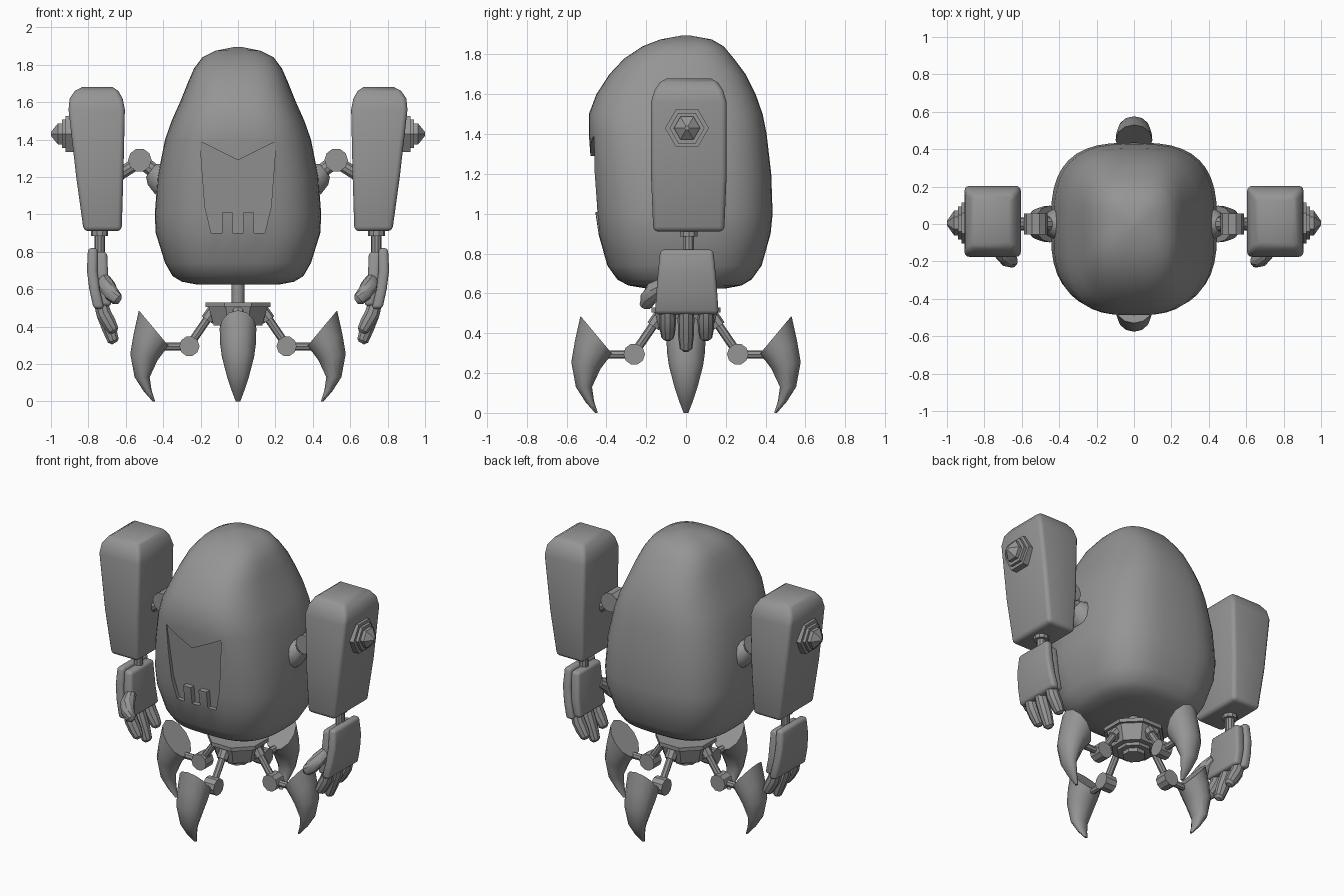
import bpy
import math
from mathutils import Matrix, Vector

cube = bpy.data.objects.get("Cube")
if cube:
    bpy.data.objects.remove(cube, do_unlink=True)

GREY = (0.3, 0.3, 0.3, 1.0)
metal = bpy.data.materials.new("plain_grey")
metal.use_nodes = True
metal.diffuse_color = GREY
metal.node_tree.nodes["Principled BSDF"].inputs["Base Color"].default_value = GREY


def loft(name, rings, matrix=None):
    """Skin a list of equal-length rings and cap both ends."""
    n = len(rings[0])
    verts = [Vector(p) for ring in rings for p in ring]
    faces = [(r * n + i, r * n + (i + 1) % n, (r + 1) * n + (i + 1) % n, (r + 1) * n + i)
             for r in range(len(rings) - 1) for i in range(n)]
    faces += [tuple(reversed(range(n))), tuple(range(len(verts) - n, len(verts)))]
    mesh = bpy.data.meshes.new(name)
    mesh.from_pydata(verts, [], faces)
    if matrix:
        mesh.transform(matrix)
    obj = bpy.data.objects.new(name, mesh)
    bpy.context.collection.objects.link(obj)
    mesh.materials.append(metal)
    return obj


def finish(obj, angle=35, bevel=0, mirror=False):
    """Bevel, mirror to the other side, bake the modifiers and shade."""
    if bevel:
        mod = obj.modifiers.new("bevel", "BEVEL")
        mod.width, mod.segments = bevel, 3
        mod.limit_method, mod.angle_limit = "ANGLE", math.radians(50)
    if mirror:
        obj.modifiers.new("mirror", "MIRROR").use_mirror_merge = False
    graph = bpy.context.evaluated_depsgraph_get()
    obj.data = bpy.data.meshes.new_from_object(obj.evaluated_get(graph))
    obj.modifiers.clear()
    obj.data.shade_smooth()
    obj.data.set_sharp_from_angle(angle=math.radians(angle))
    return obj


def tube(name, points, radii, sides=10, matrix=None, **kw):
    """Round or faceted rod that follows a path with a radius at each point."""
    pts = [Vector(p) for p in points]
    rings = []
    for i, (p, r) in enumerate(zip(pts, radii)):
        along = pts[min(i + 1, len(pts) - 1)] - pts[max(i - 1, 0)]
        turn = along.to_track_quat("Z", "Y")
        rings.append([p + turn @ Vector((r * math.cos(a), r * math.sin(a), 0))
                      for a in (math.tau * k / sides for k in range(sides))])
    return finish(loft(name, rings, matrix), **kw)


def box_loft(name, rows, cy, bevel):
    """Tapered box from rows of (z, inner x, outer x, half depth)."""
    rings = [[(a, cy - d, z), (b, cy - d, z), (b, cy + d, z), (a, cy + d, z)]
             for z, a, b, d in rows]
    return finish(loft(name, rings), bevel=bevel, mirror=True)


def rounded_ring(z, half_x, front, back, power=2.9, sides=40):
    """Rounded square cross-section of the body."""
    cy, half_y = (front + back) / 2, (back - front) / 2
    ring = []
    for k in range(sides):
        a = math.tau * k / sides
        c, s = math.cos(a), math.sin(a)
        ring.append((half_x * math.copysign(abs(c) ** (2 / power), c),
                     cy + half_y * math.copysign(abs(s) ** (2 / power), s), z))
    return ring


# Egg-shaped body: z, half width, front y, back y
body_rows = [(0.625, 0.22, -0.2, 0.2), (0.64, 0.3, -0.29, 0.28), (0.67, 0.35, -0.345, 0.33),
             (0.74, 0.39, -0.395, 0.38), (0.9, 0.44, -0.44, 0.425), (1.0, 0.445, -0.455, 0.435),
             (1.2, 0.43, -0.473, 0.428), (1.4, 0.39, -0.488, 0.405), (1.5, 0.355, -0.488, 0.385),
             (1.6, 0.31, -0.45, 0.35), (1.7, 0.27, -0.385, 0.3), (1.78, 0.235, -0.31, 0.24),
             (1.84, 0.19, -0.22, 0.19), (1.875, 0.12, -0.13, 0.13), (1.895, 0.02, -0.02, 0.02)]
body = loft("body", [rounded_ring(*row) for row in body_rows])

# Toothed face recess cut into the front
half = [(0, 1.29), (0.203, 1.39), (0.177, 1.04), (0.143, 0.9),
        (0.085, 0.9), (0.085, 1.01), (0.029, 1.01), (0.029, 0.9)]
outline = half + [(-x, z) for x, z in reversed(half[1:])]
cutter = loft("face_cutter", [[(x, -0.7, z) for x, z in outline],
                              [(x, -0.408 - 0.1 * (z - 0.9), z) for x, z in outline]])
cutter.hide_render = True
cut = body.modifiers.new("face_recess", "BOOLEAN")
cut.operation, cut.object, cut.solver = "DIFFERENCE", cutter, "EXACT"
finish(body, angle=40)
bpy.data.objects.remove(cutter, do_unlink=True)

# Upper arm shells
AY = 0.014
box_loft("upper_arm", [(0.91, 0.622, 0.825, 0.178), (1.2, 0.613, 0.865, 0.19),
                       (1.56, 0.605, 0.906, 0.19), (1.62, 0.617, 0.9, 0.172),
                       (1.66, 0.64, 0.872, 0.145), (1.68, 0.67, 0.835, 0.11)], AY, 0.025)

# Stepped hexagonal shoulder bolts
bolt = [(0.87, 0.11), (0.921, 0.11), (0.921, 0.088), (0.94, 0.088),
        (0.94, 0.066), (0.962, 0.066), (1.0, 0.012)]
tube("shoulder_bolt", [(x, 0.005, 1.43) for x, r in bolt], [r for x, r in bolt],
     sides=6, mirror=True, angle=20)

# Shoulder joints: socket, rods and hinge disc
tube("shoulder_socket", [(0.39, 0, 1.18), (0.44, 0, 1.215), (0.465, 0, 1.235)],
     [0.095, 0.075, 0.045], mirror=True)
tube("shoulder_rod", [(0.42, 0, 1.21), (0.52, 0, 1.285)], [0.04, 0.04], mirror=True)
tube("shoulder_hinge", [(0.525, -0.055, 1.29), (0.525, 0.055, 1.29)], [0.063, 0.063], mirror=True)
tube("arm_rod", [(0.53, 0, 1.28), (0.64, 0, 1.21)], [0.035, 0.035], mirror=True)

# Wrists
tube("wrist_collar", [(0.74, AY, 0.885), (0.74, AY, 0.92)], [0.046, 0.046], mirror=True)
tube("wrist_rod", [(0.74, AY, 0.72), (0.74, AY, 0.9)], [0.028, 0.028], mirror=True)

# Hands: back plate, palm, three fingers and a thumb
HY = 0.004
box_loft("hand_back", [(0.495, 0.715, 0.772, 0.16), (0.6, 0.74, 0.795, 0.153),
                       (0.7, 0.752, 0.808, 0.145), (0.82, 0.75, 0.802, 0.133)], HY, 0.02)
box_loft("palm", [(0.51, 0.675, 0.73, 0.14), (0.62, 0.692, 0.755, 0.135),
                  (0.8, 0.7, 0.765, 0.12)], HY, 0.02)
for label, y, drop in (("front", -0.092, 0), ("middle", 0, 0.055), ("rear", 0.1, 0)):
    tube(label + "_finger", [(0.735, y, 0.53), (0.718, y, 0.47), (0.69, y, 0.42 - drop / 2),
                             (0.667, y, 0.38 - drop), (0.66, y, 0.367 - drop)],
         [0.038, 0.042, 0.04, 0.032, 0.016], mirror=True)
tube("thumb", [(0.715, -0.1, 0.65), (0.7, -0.16, 0.615), (0.675, -0.19, 0.575),
               (0.645, -0.2, 0.545), (0.63, -0.2, 0.535)],
     [0.035, 0.045, 0.042, 0.034, 0.016], mirror=True)

# Waist rod and stepped hip block
tube("waist_rod", [(0, 0, 0.5), (0, 0, 0.66)], [0.034, 0.034], sides=12)
hip = [(0.36, 0.07), (0.385, 0.07), (0.385, 0.105), (0.405, 0.105), (0.405, 0.14),
       (0.505, 0.17), (0.505, 0.188), (0.53, 0.188)]
turn = Matrix.Rotation(math.radians(22.5), 4, "Z")
tube("hip_block", [(0, 0, z) for z, r in hip], [r for z, r in hip],
     sides=8, matrix=turn, angle=25)

# Four legs; claw rows are outer (r, z), inner (r, z), half width
claw = [((0.53, 0.487), (0.368, 0.293), 0.098), ((0.558, 0.36), (0.4, 0.26), 0.096),
        ((0.576, 0.255), (0.43, 0.22), 0.086), ((0.553, 0.13), (0.472, 0.13), 0.058),
        ((0.505, 0.055), (0.462, 0.06), 0.034), ((0.457, 0), (0.443, 0), 0.012)]
claw_rings = []
for outer, inner, width in claw:
    a, b = Vector((outer[0], 0, outer[1])), Vector((inner[0], 0, inner[1]))
    claw_rings.append([(a + b) / 2 + (a - b) / 2 * math.cos(t) + Vector((0, width * math.sin(t), 0))
                       for t in (math.tau * k / 12 for k in range(12))])
for k, side in enumerate(("left", "back", "right", "front")):
    spin = Matrix.Rotation(k * math.pi / 2, 4, "Z")
    tube(side + "_thigh_sleeve", [(0.12, 0, 0.5), (0.165, 0, 0.435)], [0.035, 0.035], 8, spin)
    tube(side + "_thigh", [(0.13, 0, 0.49), (0.26, 0, 0.3)], [0.022, 0.022], 8, spin)
    tube(side + "_knee", [(0.26, -0.04, 0.295), (0.26, 0.04, 0.295)], [0.054, 0.054], 10, spin)
    tube(side + "_shin", [(0.26, 0, 0.293), (0.47, 0, 0.293)], [0.021, 0.021], 8, spin)
    finish(loft(side + "_claw", claw_rings, spin), angle=45)
